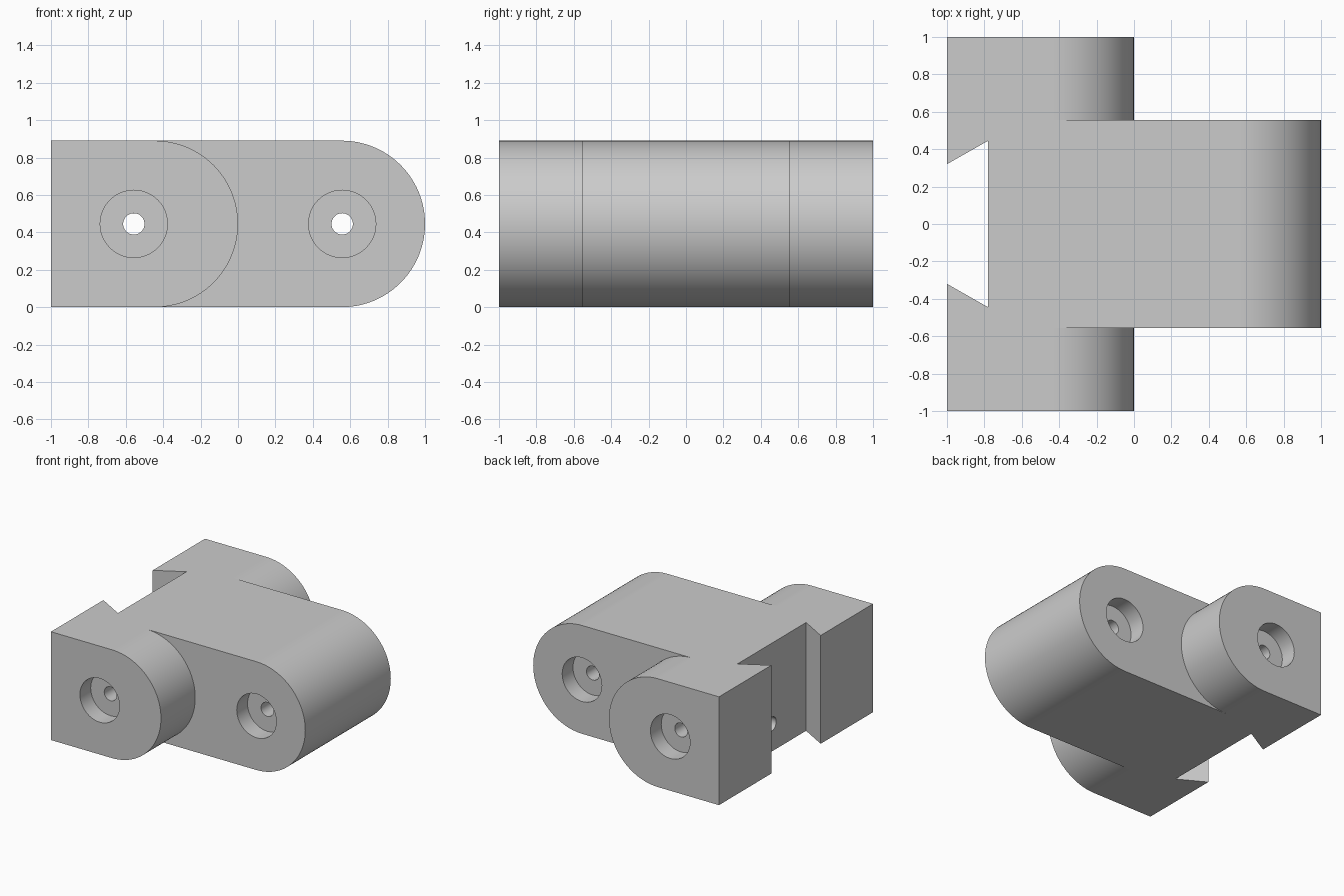
import bpy, bmesh, math
from mathutils import Matrix

cube = bpy.data.objects.get("Cube")
if cube:
    bpy.data.objects.remove(cube, do_unlink=True)

R = 0.445          # radius of the rounded ends, half the height
BODY = 0.555       # half width of the centre body
PIN = 0.557        # distance of the pin holes from the middle

grey = bpy.data.materials.new("plain grey")
grey.use_nodes = True
grey.diffuse_color = (0.6, 0.6, 0.6, 1)
grey.node_tree.nodes["Principled BSDF"].inputs["Base Color"].default_value = (0.6, 0.6, 0.6, 1)


def finish(name, bm):
    bmesh.ops.recalc_face_normals(bm, faces=bm.faces)
    mesh = bpy.data.meshes.new(name)
    bm.to_mesh(mesh)
    bm.free()
    mesh.materials.append(grey)
    ob = bpy.data.objects.new(name, mesh)
    bpy.context.collection.objects.link(ob)
    return ob


def prism(name, points, along):
    """Extrude a closed 3D outline along a vector."""
    bm = bmesh.new()
    face = bm.faces.new([bm.verts.new(p) for p in points])
    new = bmesh.ops.extrude_face_region(bm, geom=[face])["geom"]
    bmesh.ops.translate(bm, vec=along, verts=[v for v in new if isinstance(v, bmesh.types.BMVert)])
    return finish(name, bm)


def round_bar(name, tip, half_width):
    """Bar with a square end at x = -1 and a half-round end at x = tip."""
    arc = [math.radians(-90 + 180 * i / 48) for i in range(49)]
    outline = [(-1, -half_width, 0)]
    outline += [(tip - R + R * math.cos(a), -half_width, R + R * math.sin(a)) for a in arc]
    outline += [(-1, -half_width, 2 * R)]
    return prism(name, outline, (0, 2 * half_width, 0))


def rod(name, radius, length, centre, axis):
    bm = bmesh.new()
    turn = Matrix.Rotation(math.radians(90), 4, "X" if axis == "Y" else "Y")
    bmesh.ops.create_cone(bm, cap_ends=True, segments=48, radius1=radius, radius2=radius,
                          depth=length, matrix=Matrix.Translation(centre) @ turn)
    return finish(name, bm)


def combine(target, tool, operation):
    mod = target.modifiers.new(operation.lower(), "BOOLEAN")
    mod.operation, mod.solver, mod.object = operation, "EXACT", tool
    tool.hide_render = True
    bpy.context.view_layer.objects.active = target
    bpy.ops.object.modifier_apply(modifier=mod.name)
    bpy.data.objects.remove(tool, do_unlink=True)


# Centre body joined with the wide bar that forms both side lugs
block = round_bar("hinge_block", 1, BODY)
combine(block, round_bar("side_lugs", 0, 1), "UNION")

# Dovetail slot through the square end
slot = [(-1.22, -0.195), (-0.78, -0.445), (-0.78, 0.445), (-1.22, 0.195)]
combine(block, prism("dovetail_cutter", [(x, y, -0.1) for x, y in slot], (0, 0, 1.2)), "DIFFERENCE")

# Pin holes with counterbores on both sides
for x, side in ((-PIN, 1), (PIN, BODY)):
    combine(block, rod("pin_cutter", 0.057, 2.4, (x, 0, R), "Y"), "DIFFERENCE")
    for s in (-1, 1):
        combine(block, rod("counterbore_cutter", 0.18, 0.28, (x, s * side, R), "Y"), "DIFFERENCE")

# Small blind hole in the back wall of the slot
combine(block, rod("blind_hole_cutter", 0.057, 0.8, (-0.78, 0, 0.225), "X"), "DIFFERENCE")

# Smooth curves with crisp edges
bpy.ops.object.select_all(action="DESELECT")
block.select_set(True)
bpy.context.view_layer.objects.active = block
bpy.ops.object.shade_smooth_by_angle(angle=math.radians(30))
weighted = block.modifiers.new("even_shading", "WEIGHTED_NORMAL")
weighted.keep_sharp = True
